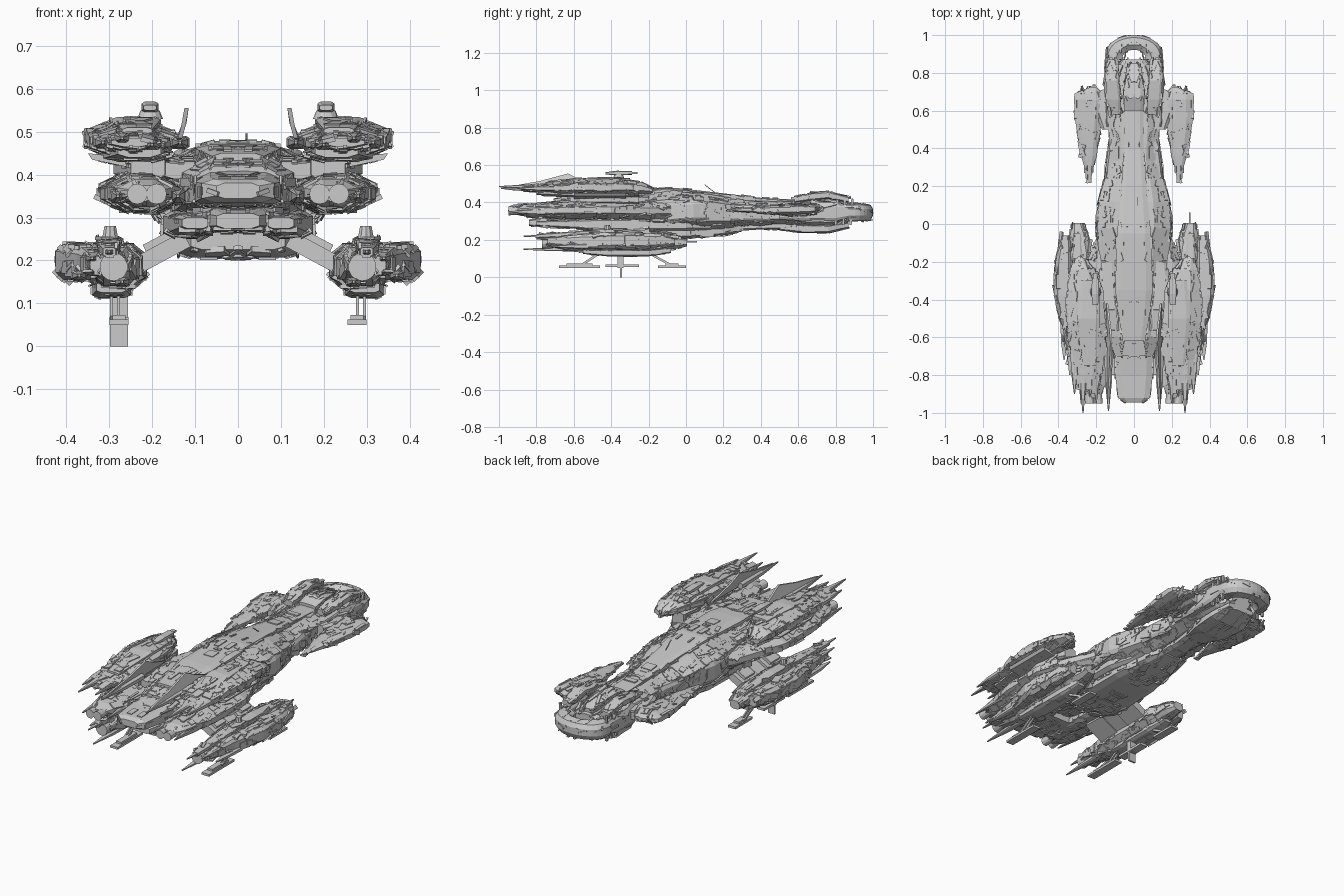
import bpy, bmesh, math, random
from mathutils import Vector, Matrix
random.seed(7)

def finish(name, bm, mirror):
    bmesh.ops.recalc_face_normals(bm, faces=bm.faces)
    me = bpy.data.meshes.new(name)
    bm.to_mesh(me); bm.free()
    ob = bpy.data.objects.new(name, me)
    bpy.context.collection.objects.link(ob)
    if mirror:
        ob.modifiers.new("Mirror", 'MIRROR')
    return ob

def add_box(bm, mat, size):
    bmesh.ops.create_cube(bm, size=1, matrix=mat @ Matrix.Diagonal((*size, 1)))

def panels(ob, n, height=0.01):
    """Scatter raised hull panels over the +x faces, then mirror them."""
    bm = bmesh.new()
    faces = [p for p in ob.data.polygons if len(p.vertices) == 4 and p.center.x > -0.02 and p.area > 0.0003]
    for f in random.choices(faces, [p.area for p in faces], k=int(n * 2)):
        a, b, c, d = [ob.data.vertices[i].co for i in f.vertices]
        u, v = random.uniform(.12, .88), random.uniform(.12, .88)
        p = a.lerp(b, u).lerp(d.lerp(c, u), v)
        if p.x < 0.004:
            continue
        nrm = f.normal
        t = Vector((0, 1, 0)) if abs(nrm.y) < .8 else Vector((1, 0, 0))
        t = (t - nrm * t.dot(nrm)).normalized()
        m = Matrix((t, nrm.cross(t), nrm)).transposed().to_4x4()
        m = m @ Matrix.Rotation(random.choice((0, 0, .3, -.3)), 4, 'Z')
        m.translation = p
        w = min(0.045, math.sqrt(f.area) * 0.4)
        add_box(bm, m, (random.uniform(.015, .08), random.uniform(.15, 1) * w, random.uniform(.4, 2) * height))
    finish(ob.name + "_panels", bm, True)

def loft(name, secs, c=.35, mirror=False, n=0, height=.008):
    """Chamfered octagon sections (y, x0, x1, z0, z1) joined along y."""
    bm = bmesh.new()
    rings = []
    for y, x0, x1, z0, z1 in secs:
        w, h, cx, cz, k = (x1 - x0) / 2, (z1 - z0) / 2, (x0 + x1) / 2, (z0 + z1) / 2, 1 - c
        pts = [(1, -k), (1, k), (k, 1), (-k, 1), (-1, k), (-1, -k), (-k, -1), (k, -1)]
        rings.append([bm.verts.new((cx + w * a, y, cz + h * b)) for a, b in pts])
    for r, s in zip(rings, rings[1:]):
        for i in range(8):
            bm.faces.new((r[i], r[(i + 1) % 8], s[(i + 1) % 8], s[i]))
    bm.faces.new(rings[0]); bm.faces.new(rings[-1][::-1])
    ob = finish(name, bm, mirror)
    if n:
        panels(ob, n, height)
    return ob

def extrude(name, pts, d, mirror=True):
    """Closed 3D outline extruded by vector d."""
    bm = bmesh.new()
    f = bm.faces.new([bm.verts.new(p) for p in pts])
    r = bmesh.ops.extrude_face_region(bm, geom=[f])
    bmesh.ops.translate(bm, vec=d, verts=[v for v in r['geom'] if isinstance(v, bmesh.types.BMVert)])
    return finish(name, bm, mirror)

def bar(name, a, b, w, h, mirror=True):
    """Box from a to b, w wide and h long in y."""
    a, b = Vector(a), Vector(b)
    z = (b - a).normalized()
    y = Vector((0, 1, 0)) if abs(z.y) < .9 else Vector((0, 0, 1))
    x = y.cross(z).normalized()
    m = Matrix((x, z.cross(x), z)).transposed().to_4x4()
    m.translation = (a + b) / 2
    bm = bmesh.new()
    add_box(bm, m, (w, h, (b - a).length))
    return finish(name, bm, mirror)

def block(name, x0, x1, y0, y1, z0, z1, mirror=True):
    return bar(name, ((x0 + x1) / 2, (y0 + y1) / 2, z0), ((x0 + x1) / 2, (y0 + y1) / 2, z1), x1 - x0, y1 - y0, mirror)

def cyl(name, p, axis, r1, r2, depth, sides=12, mirror=True):
    bm = bmesh.new()
    m = Vector(axis).to_track_quat('Z', 'Y').to_matrix().to_4x4()
    m.translation = p
    bmesh.ops.create_cone(bm, cap_ends=True, segments=sides, radius1=r1, radius2=r2, depth=depth, matrix=m)
    return finish(name, bm, mirror)

def spike(name, x, z, y0, y1, w, h):
    loft(name, [(y0, x - .003, x + .003, z - .003, z + .003),
                (y0 * .55 + y1 * .45, x - w * .4, x + w * .4, z - h * .4, z + h * .4),
                (y1, x - w / 2, x + w / 2, z - h / 2, z + h / 2)], mirror=True)

# Central spine: rear hull, mid body, neck
loft("main_hull", [(-.7, -.1, .1, .31, .42), (-.6, -.13, .13, .3, .435), (-.25, -.165, .165, .26, .45),
                   (-.02, -.195, .195, .26, .455), (.12, -.185, .185, .26, .445), (.24, -.155, .155, .265, .425)], c=.45, n=260)
loft("neck", [(.2, -.15, .15, .27, .42), (.34, -.115, .115, .28, .41), (.5, -.13, .13, .285, .405), (.64, -.13, .13, .285, .4)], c=.45, n=110)
loft("dorsal_ridge", [(-.62, -.06, .06, .41, .45), (-.35, -.1, .1, .42, .47), (-.05, -.09, .09, .42, .478),
                      (.15, -.07, .07, .42, .455), (.4, -.05, .05, .39, .425), (.6, -.05, .05, .38, .415)], n=50, height=.006)
loft("keel", [(-.4, -.11, .11, .225, .29), (-.32, -.14, .14, .207, .29), (0, -.135, .135, .21, .29),
              (.2, -.1, .1, .225, .3), (.3, -.06, .06, .245, .3)], c=.25, n=70, height=.008)
loft("neck_keel", [(.22, -.06, .06, .25, .3), (.4, -.05, .05, .255, .3), (.56, -.07, .07, .255, .3)], n=20, height=.005)
loft("belly_wing", [(-.8, .07, .13, .275, .3), (-.45, .06, .175, .25, .315), (0, .04, .17, .25, .32), (.15, .04, .12, .255, .31)], mirror=True, n=60, height=.008)
loft("shoulder", [(-.1, .12, .195, .29, .41), (.04, .13, .205, .3, .41), (.1, .12, .19, .3, .41), (.16, .11, .175, .31, .4)], mirror=True, n=25)
loft("neck_tank", [(.2, .1, .155, .3, .38), (.3, .09, .15, .3, .385), (.45, .07, .13, .3, .39)], mirror=True, n=12)
bar("antenna", (.02, .17, .44), (.02, .1, .495), .004, .004, False)

# Head: shells, recessed cockpit and horseshoe nose
loft("head_core", [(.55, -.11, .11, .285, .4), (.68, -.12, .12, .27, .405), (.79, -.115, .115, .275, .395), (.87, -.06, .06, .295, .385)], n=70)
loft("head_top_shell", [(.58, .075, .13, .4, .43), (.66, .07, .145, .41, .45), (.76, .08, .15, .42, .46), (.87, .09, .14, .4, .43)], mirror=True, n=30, height=.006)
loft("head_side", [(.5, .1, .15, .31, .39), (.66, .1, .155, .3, .4), (.8, .1, .155, .3, .395), (.88, .11, .15, .32, .385)], mirror=True, n=25, height=.006)
loft("head_chin", [(.5, -.06, .06, .25, .29), (.62, -.1, .1, .237, .285), (.76, -.11, .11, .237, .28), (.87, -.08, .08, .265, .295)], n=30, height=.005)
loft("cockpit", [(.6, -.05, .05, .4, .43), (.68, -.055, .055, .4, .455), (.76, -.045, .045, .4, .445), (.85, -.03, .03, .38, .41)], n=25, height=.006)
bm = bmesh.new()
rings = []
for i in range(17):
    a = math.pi * i / 16
    q = [(1, .33), (1, .365), (.9, .387), (.6, .395), (.4, .375), (.4, .33), (.6, .3), (.9, .305)]
    rings.append([bm.verts.new((.155 * k * math.cos(a), .87 + .13 * k * math.sin(a) ** .8, z)) for k, z in q])
for r, s in zip(rings, rings[1:]):
    for j in range(8):
        bm.faces.new((r[j], r[(j + 1) % 8], s[(j + 1) % 8], s[j]))
bm.faces.new(rings[0]); bm.faces.new(rings[-1][::-1])
panels(finish("nose_ring", bm, False), 14, .004)
for i, y in enumerate((.8, .84, .88)):
    bar(f"nose_strut_{i}", (.135, y, .28), (.14, y + .01, .42), .012, .012)

# Swept fore fins
loft("fore_fin", [(.22, .232, .24, .355, .365), (.36, .2, .28, .345, .378), (.54, .175, .31, .335, .387),
                  (.66, .15, .318, .34, .39), (.69, .17, .315, .345, .385), (.725, .2, .23, .355, .375)], c=.5, mirror=True, n=50, height=.006)
loft("fin_root", [(.5, .1, .17, .33, .39), (.6, .1, .21, .33, .39), (.7, .1, .2, .335, .385)], mirror=True, n=14, height=.006)

# Main engines at the stern
loft("centre_engine", [(-.945, -.05, .05, .345, .38), (-.92, -.085, .085, .335, .39), (-.8, -.1, .1, .325, .395),
                       (-.65, -.1, .1, .32, .41)], n=20, height=.004)
loft("side_engine", [(-.92, .18, .24, .34, .375), (-.86, .155, .28, .325, .39), (-.65, .14, .32, .315, .4),
                     (-.4, .13, .325, .315, .405), (-.2, .12, .25, .31, .4), (-.08, .12, .2, .315, .395)], c=.65, mirror=True, n=130, height=.007)
for i, x in enumerate((.19, .235)):
    cyl(f"engine_nozzle_{i}", (x, -.91, .355), (0, -1, 0), .018, .024, .08)
for i, (x, y) in enumerate(((.14, -.93), (.28, -.95))):
    spike(f"engine_spike_{i}", x, .35, y, -.6, .04, .04)
loft("stern_grille", [(-.84, -.05, .05, .275, .31), (-.6, -.12, .12, .265, .33)], n=30, height=.006)

# Arched wing and pylons carrying the upper nacelles
arch = [(0, .42), (.12, .423), (.22, .435), (.35, .45), (.34, .435), (.22, .41), (.12, .395), (0, .39)]
extrude("arched_wing", [(x, -.6, z) for x, z in arch], (0, .28, 0))
loft("wing_root", [(-.6, .05, .17, .39, .425), (-.45, .08, .22, .39, .44), (-.2, .08, .17, .38, .435)], mirror=True, n=40, height=.006)
loft("nacelle_pylon", [(-.62, .17, .25, .39, .45), (-.45, .16, .29, .39, .46), (-.25, .19, .26, .39, .45)], mirror=True, n=25, height=.006)

# Upper nacelles: pointed hull, belly, cowl, tail prongs and turret
loft("upper_nacelle", [(-.88, .2, .295, .465, .485), (-.72, .16, .328, .45, .5), (-.52, .15, .355, .445, .522),
                       (-.35, .17, .35, .445, .522), (-.24, .21, .335, .445, .51), (-.18, .26, .32, .45, .48)], c=.6, mirror=True, n=140, height=.008)
loft("nacelle_belly", [(-.8, .18, .28, .44, .47), (-.5, .16, .33, .425, .46), (-.25, .19, .29, .43, .46)], c=.5, mirror=True, n=30, height=.005)
loft("nacelle_cowl", [(-.75, .2, .27, .485, .51), (-.5, .18, .3, .5, .535), (-.3, .19, .28, .5, .53)], mirror=True, n=25, height=.006)
extrude("nacelle_inner_fin", [(.13, -.95, .485), (.122, -.78, .515), (.115, -.63, .555), (.12, -.56, .52), (.137, -.42, .47), (.143, -.8, .46)], (.01, 0, 0))
for i, (x, z, y) in enumerate(((.135, .475, -.99), (.2, .47, -.95), (.27, .485, -1.0), (.315, .475, -.9))):
    spike(f"nacelle_spike_{i}", x, z, y, -.65, .045, .03)
cyl("turret_base", (.205, -.36, .54), (0, 0, 1), .03, .022, .02)
loft("turret_head", [(-.43, .19, .22, .55, .562), (-.37, .185, .225, .545, .57), (-.29, .185, .223, .548, .568)], mirror=True)
bar("turret_barrel", (.205, -.3, .558), (.205, -.26, .558), .025, .01)

# Struts to the lower pods
for i, y in enumerate((-.46, -.24)):
    bar(f"pod_strut_{i}", (.12, y, .25), (.25, y, .18), .04, .13)
    bar(f"pod_strut_cover_{i}", (.15, y, .245), (.21, y, .213), .052, .08)
bar("pod_strut_truss", (.12, -.35, .245), (.25, -.35, .175), .02, .12)

# Lower pods
loft("pod_core", [(-.74, .26, .33, .165, .21), (-.6, .235, .34, .14, .23), (-.4, .215, .35, .135, .235),
                  (-.15, .22, .35, .14, .235), (-.04, .25, .335, .155, .22), (.005, .27, .33, .165, .21)], c=.5, mirror=True, n=120, height=.008)
loft("pod_outer_shell", [(-.74, .32, .345, .175, .21), (-.56, .32, .375, .155, .23), (-.38, .33, .425, .155, .238),
                         (-.2, .33, .415, .155, .235), (-.06, .34, .385, .17, .225)], c=.4, mirror=True, n=70, height=.007)
loft("pod_top_fairing", [(-.8, .285, .315, .21, .23), (-.55, .27, .33, .22, .25), (-.3, .27, .33, .22, .255), (-.05, .28, .32, .21, .235)], mirror=True, n=30, height=.005)
loft("pod_belly", [(-.55, .26, .33, .125, .15), (-.42, .25, .34, .112, .15), (-.2, .25, .34, .112, .15), (-.08, .27, .32, .13, .16)], mirror=True, n=15, height=.004)
cyl("pod_exhaust", (.29, -.74, .185), (0, -1, 0), .03, .033, .06, 14)
cyl("pod_sensor", (.298, -.42, .265), (0, 0, 1), .02, .014, .03, 10)
for i, (x, z, y) in enumerate(((.3, .22, -.87), (.34, .205, -.8), (.27, .15, -.87), (.37, .165, -.72))):
    spike(f"pod_spike_{i}", x, z, y, -.52, .04, .025)
bar("pod_antenna", (.295, 0, .19), (.295, .06, .19), .006, .006, False)

# Landing skids under each pod
for i, (y0, y1, f0, f1) in enumerate(((-.46, -.56, -.68, -.46), (-.2, -.08, -.15, 0))):
    for j, x in enumerate((.279, .295)):
        bar(f"skid_leg_{i}_{j}", (x, y0, .13), (x, y1, .065), .007, .012)
    block(f"skid_foot_{i}", .255, .3, f0, f1, .05, .062)
    block(f"skid_pad_{i}", .262, .293, f0 + .04, f1 - .04, .06, .073)
# Belly gun: lowered on the left side only
block("belly_gun_mount", -.298, -.257, -.365, -.335, .05, .13, False)
block("belly_gun_barrel", -.298, -.257, -.353, -.343, 0, .06, False)
block("belly_gun_rail", -.3, -.255, -.43, -.25, .055, .068, False)
